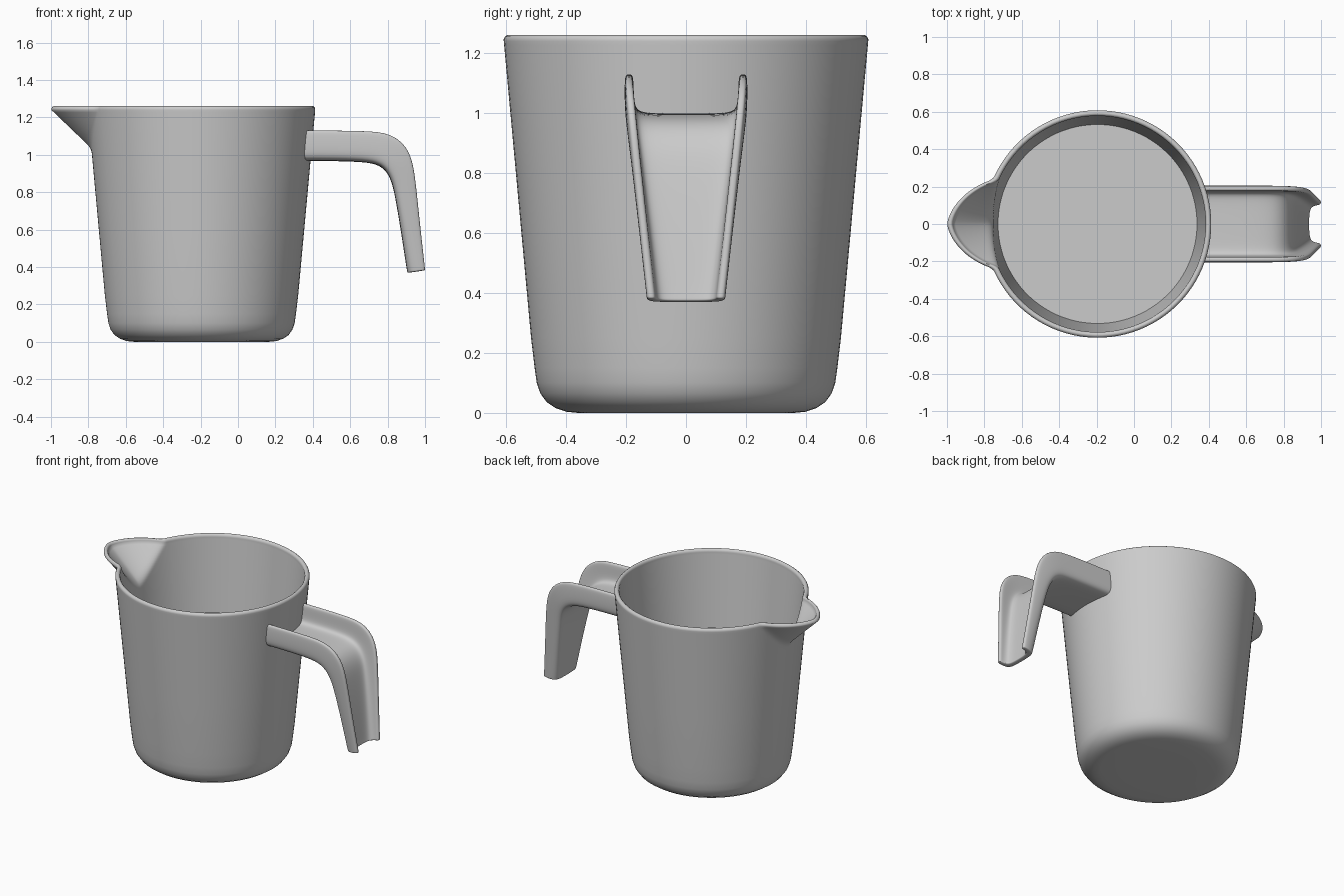
import bpy, bmesh, math

if "Cube" in bpy.data.objects:
    bpy.data.objects.remove(bpy.data.objects["Cube"])

CX = -0.195  # cup axis


def make_object(name, verts, faces):
    mesh = bpy.data.meshes.new(name)
    mesh.from_pydata(verts, [], faces)
    bm = bmesh.new()
    bm.from_mesh(mesh)
    bmesh.ops.recalc_face_normals(bm, faces=bm.faces)
    bm.to_mesh(mesh)
    bm.free()
    obj = bpy.data.objects.new(name, mesh)
    bpy.context.collection.objects.link(obj)
    bpy.ops.object.select_all(action='DESELECT')
    bpy.context.view_layer.objects.active = obj
    obj.select_set(True)
    return obj


def spout(angle, z):
    """Extra radius that pulls the wall out into the pouring lip."""
    s = min((z - 1.035) / 0.205, 1.0)
    v = 0.195 * (s - (abs(angle) / 23) ** 1.5)
    k = 0.025
    h = max(k - abs(v), 0) / k
    return max(v, 0) + h * h * k / 4


# Cup: outer wall, rounded rim, inner wall, with the spout pulled from the rings
def outer_r(z):
    return 0.608 - 0.092 * (1.24 - z)


zs = [1.0 + 0.24 * i / 18 for i in range(19)]
profile = [(0.2, 0), (0.36, 0), (0.40, 0.004), (0.435, 0.016), (0.465, 0.036),
           (0.486, 0.065), (0.498, 0.10), (0.505, 0.15), (outer_r(0.25), 0.25),
           (outer_r(0.6), 0.6)]
profile += [(outer_r(z), z) for z in zs]
profile += [(0.608, 1.247), (0.604, 1.255), (0.597, 1.26), (0.588, 1.26),
            (0.582, 1.255), (0.578, 1.247)]
profile += [(outer_r(z) - 0.03, z) for z in reversed(zs)]
profile += [(outer_r(z) - 0.03, z) for z in (0.74, 0.4, 0.15)]
profile += [(0.43, 0.05), (0.2, 0.04)]

angles = list(range(-28, 28)) + [28 + 304 * i / 80 for i in range(80)]
n = len(angles)
verts, faces = [], []
for r, z in profile:
    for a in angles:
        t = math.radians(180 - a)
        rr = r + (spout(a, z) if a < 28 else 0)
        verts.append((CX + rr * math.cos(t), rr * math.sin(t), z))
for j in range(len(profile) - 1):
    for i in range(n):
        k = (i + 1) % n
        faces.append((j * n + i, j * n + k, (j + 1) * n + k, (j + 1) * n + i))
last = (len(profile) - 1) * n
faces += [tuple(range(n)), tuple(range(last, last + n))]
make_object("cup", verts, faces)
bpy.ops.object.shade_smooth_by_angle(angle=math.radians(50))

# Flat fill level inside the cup
ring = [(CX + 0.54 * math.cos(math.tau * i / 96), 0.54 * math.sin(math.tau * i / 96), 0.74)
        for i in range(96)]
make_object("fill_level", ring, [tuple(range(96))])


# Handle: U-shaped channel lofted between an inner and an outer side curve
def channel(w, d):
    out = [(0, 0), (w - 0.05, 0), (w - 0.012, 0.012), (w, 0.05), (w, d - 0.012), (w - 0.006, d)]
    inn = [(0, 0.032), (w - 0.08, 0.032), (w - 0.042, 0.04), (w - 0.031, 0.07),
           (w - 0.03, d - 0.012), (w - 0.024, d)]

    def mirror(half):
        return [(-y, t) for y, t in reversed(half[1:])] + half

    return mirror(out) + mirror(inn)[::-1]


stations = [((0.38, 0.967), (0.38, 1.13)), ((0.47, 0.967), (0.47, 1.13)),
            ((0.68, 0.963), (0.70, 1.128)), ((0.755, 0.945), (0.81, 1.115)),
            ((0.795, 0.91), (0.89, 1.06)), ((0.82, 0.86), (0.93, 0.98)),
            ((0.838, 0.79), (0.948, 0.88)), ((0.87, 0.60), (0.972, 0.64)),
            ((0.90, 0.40), (0.997, 0.42)), ((0.905, 0.375), (1.0, 0.39)),
            ((0.906, 0.368), (1.0, 0.382))]
verts, faces = [], []
for idx, ((ix, iz), (ox, oz)) in enumerate(stations):
    d = math.hypot(ox - ix, oz - iz)
    w = 0.13 + 0.075 * min(max(((iz + oz) / 2 - 0.37) / 0.65, 0), 1)
    for y, t in channel(w, d):
        x = ix + (ox - ix) * t / d
        if idx == 0:  # root follows the curved cup wall
            x = CX + math.sqrt(0.575 ** 2 - y * y)
        verts.append((x, y, iz + (oz - iz) * t / d))
m = 22
for j in range(len(stations) - 1):
    for i in range(m):
        k = (i + 1) % m
        faces.append((j * m + i, j * m + k, (j + 1) * m + k, (j + 1) * m + i))
base = (len(stations) - 1) * m
faces += [(base + i, base + i + 1, base + 20 - i, base + 21 - i) for i in range(10)]
handle = make_object("handle", verts, faces)
bpy.ops.object.shade_smooth()
sub = handle.modifiers.new("smooth", 'SUBSURF')
sub.levels = sub.render_levels = 2
